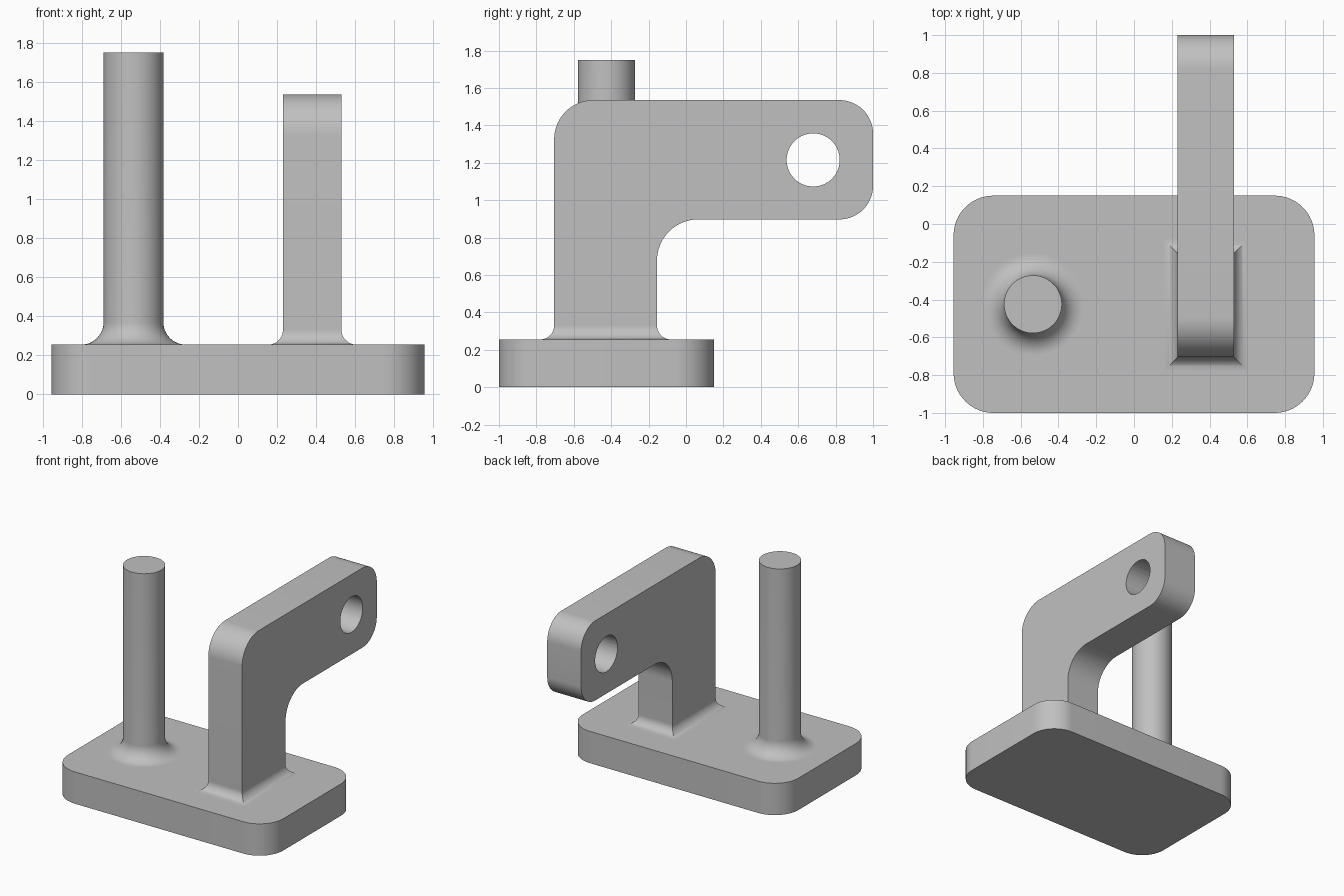
import bpy
import bmesh
from math import sin, cos, pi, radians
from mathutils import Vector, Matrix

cube = bpy.data.objects.get("Cube")
if cube:
    bpy.data.objects.remove(cube, do_unlink=True)

ARC = 16          # segments per rounded corner
PLATE_TOP = 0.255

grey = bpy.data.materials.new("plain grey")
grey.use_nodes = True
colour = (0.53, 0.53, 0.53, 1)
grey.diffuse_color = colour
grey.node_tree.nodes["Principled BSDF"].inputs["Base Color"].default_value = colour


def finish(name, bm):
    """Turn a bmesh into a grey object with smooth rounds and sharp edges."""
    bmesh.ops.recalc_face_normals(bm, faces=bm.faces)
    mesh = bpy.data.meshes.new(name)
    bm.to_mesh(mesh)
    bm.free()
    mesh.materials.append(grey)
    obj = bpy.data.objects.new(name, mesh)
    bpy.context.collection.objects.link(obj)
    return obj


def smooth(obj):
    bpy.ops.object.select_all(action="DESELECT")
    obj.select_set(True)
    bpy.context.view_layer.objects.active = obj
    bpy.ops.object.shade_smooth_by_angle(angle=radians(30))


def rounded(corners):
    """Outline with right-angled corners (u, v, radius) rounded off."""
    points = []
    for i, (u, v, r) in enumerate(corners):
        p = Vector((u, v))
        if r == 0:
            points.append(p)
            continue
        a = (Vector(corners[i - 1][:2]) - p).normalized() * r
        b = (Vector(corners[(i + 1) % len(corners)][:2]) - p).normalized() * r
        for k in range(ARC + 1):
            t = k / ARC * pi / 2
            points.append(p + a * (1 - sin(t)) + b * (1 - cos(t)))
    return points


def prism(name, outline, place, start, end):
    """Extrude an outline between two depths; place maps (u, v, depth) to xyz."""
    bm = bmesh.new()
    rings = [[bm.verts.new(place(p.x, p.y, d)) for p in outline] for d in (start, end)]
    bridge(bm, *rings)
    for ring in rings:
        bm.faces.new(ring)
    return finish(name, bm)


def bridge(bm, low, high):
    for i in range(len(low)):
        j = (i + 1) % len(low)
        bm.faces.new((low[i], low[j], high[j], high[i]))


def fillet(r):
    """Concave quarter round as (outward offset, height) from bottom to top."""
    return [(r * (1 - sin(k / ARC * pi / 2)), r * (1 - cos(k / ARC * pi / 2)))
            for k in range(ARC + 1)]


# Base plate with rounded corners
plate = prism("base_plate",
              rounded([(-0.955, -1, 0.21), (0.955, -1, 0.21),
                       (0.955, 0.15, 0.21), (-0.955, 0.15, 0.21)]),
              lambda u, v, d: (u, v, d), 0, PLATE_TOP)
smooth(plate)

# Upright pin with a flared foot
PIN_R, SIDES = 0.153, 64
bm = bmesh.new()
levels = [(PIN_R + out, PLATE_TOP + up) for out, up in fillet(0.115)] + [(PIN_R, 1.75)]
rings = [[bm.verts.new((-0.535 + r * cos(2 * pi * k / SIDES),
                        -0.425 + r * sin(2 * pi * k / SIDES), z))
          for k in range(SIDES)] for r, z in levels]
for low, high in zip(rings, rings[1:]):
    bridge(bm, low, high)
bm.faces.new(rings[-1])
bm.faces.new(rings[0])
smooth(finish("pin", bm))

# Bent arm, extruded sideways
X0, X1, Y0, Y1 = 0.23, 0.53, -0.705, -0.155
arm = prism("bracket_arm",
            rounded([(Y0, 0.2, 0), (Y1, 0.2, 0), (Y1, 0.897, 0.22),
                     (1, 0.897, 0.18), (1, 1.535, 0.18), (Y0, 1.535, 0.21)]),
            lambda u, v, d: (d, u, v), X0, X1)

# Eye through the end of the arm
bm = bmesh.new()
bmesh.ops.create_cone(bm, cap_ends=True, segments=64, radius1=0.142, radius2=0.142,
                      depth=1, matrix=Matrix.Translation((0.38, 0.68, 1.215))
                      @ Matrix.Rotation(pi / 2, 4, "Y"))
cutter = finish("eye_cutter", bm)
cutter.hide_render = True
cut = arm.modifiers.new("eye", "BOOLEAN")
cut.operation = "DIFFERENCE"
cut.solver = "EXACT"
cut.object = cutter
smooth(arm)
bpy.ops.object.modifier_apply(modifier=cut.name)
bpy.data.objects.remove(cutter, do_unlink=True)
smooth(arm)

# Mitred fillet skirt round the foot of the arm
bm = bmesh.new()
rings = [[bm.verts.new((x, y, PLATE_TOP + up)) for x, y in
          ((X0 - out, Y0 - out), (X1 + out, Y0 - out),
           (X1 + out, Y1 + out), (X0 - out, Y1 + out))]
         for out, up in fillet(0.075)]
for low, high in zip(rings, rings[1:]):
    bridge(bm, low, high)
smooth(finish("bracket_foot", bm))
